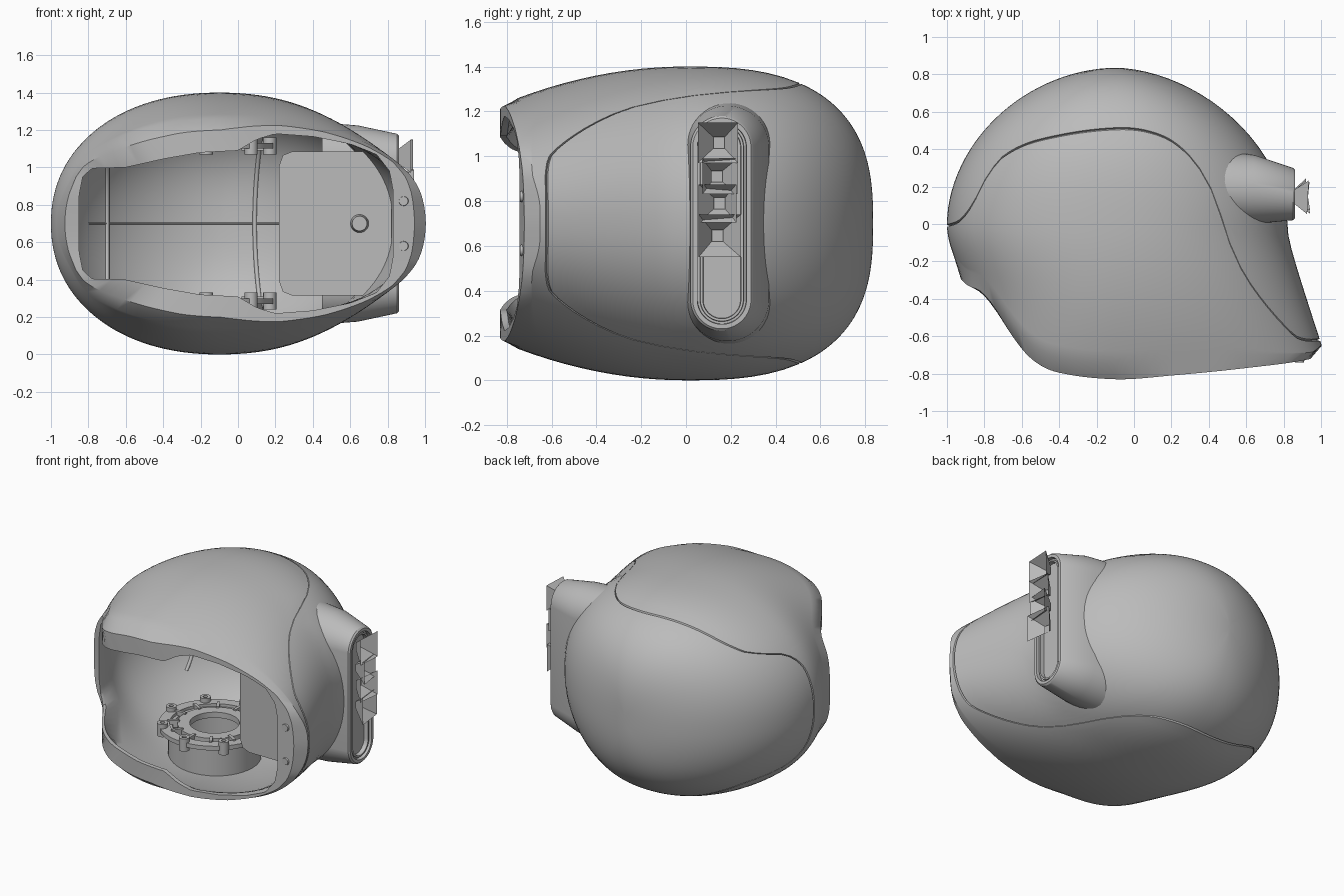
import bpy, bmesh, math
from mathutils import Vector, Matrix

cube = bpy.data.objects.get("Cube")
if cube:
    bpy.data.objects.remove(cube)


def material(name, value):
    m = bpy.data.materials.new(name)
    m.use_nodes = True
    colour = (value, value, value, 1)
    m.diffuse_color = colour
    m.node_tree.nodes["Principled BSDF"].inputs["Base Color"].default_value = colour
    return m


GREY = material("plain grey", 0.5)
MID, XM, BACK, SEG, POWER = 0.7, -0.1, 0.835, 128, 2.15


def finish(name, bm, smooth=True):
    bmesh.ops.recalc_face_normals(bm, faces=bm.faces)
    me = bpy.data.meshes.new(name)
    bm.to_mesh(me)
    bm.free()
    me.materials.append(GREY)
    ob = bpy.data.objects.new(name, me)
    bpy.context.collection.objects.link(ob)
    if smooth:
        bpy.ops.object.select_all(action="DESELECT")
        ob.select_set(True)
        bpy.context.view_layer.objects.active = ob
        bpy.ops.object.shade_smooth_by_angle(angle=math.radians(32))


def loft(name, rows, cap=False, wrap=False):
    """Skin closed rings of points; a ring with one point is a pole."""
    bm = bmesh.new()
    vs = [[bm.verts.new(p) for p in r] for r in rows]
    pairs = list(zip(vs, vs[1:])) + ([(vs[-1], vs[0])] if wrap else [])
    for a, b in pairs:
        n = max(len(a), len(b))
        for i in range(n):
            j = (i + 1) % n
            quad = [a[i % len(a)], a[j % len(a)], b[j % len(b)], b[i % len(b)]]
            bm.faces.new(list(dict.fromkeys(quad)))
    if cap:
        bm.faces.new(vs[0])
        bm.faces.new(vs[-1])
    finish(name, bm)


def table(pts, x):
    """Smooth interpolation through a few points."""
    x = min(max(x, pts[0][0]), pts[-1][0])
    i = next(k for k in range(len(pts) - 1) if x <= pts[k + 1][0])

    def slope(k):
        a, b = pts[max(k - 1, 0)], pts[min(k + 1, len(pts) - 1)]
        return (b[1] - a[1]) / (b[0] - a[0])
    (x0, y0), (x1, y1) = pts[i], pts[i + 1]
    w = x1 - x0
    t = (x - x0) / w
    return (y0 * (1 + 2 * t) * (1 - t) ** 2 + slope(i) * w * t * (1 - t) ** 2
            + y1 * t * t * (3 - 2 * t) + slope(i + 1) * w * t * t * (t - 1))


# Shell shape: each section across y is an egg with three radii
def radii(y):
    if y >= 0:
        def dome(r, p):
            return r * max(0, 1 - (y / BACK) ** p) ** (1 / p)
        return dome(0.92, 1.8), dome(0.9, 1.9), dome(0.7, 2.7)
    return (0.92 + 0.33 * (math.hypot(y, 0.1) - 0.1),
            0.9 - 0.16 * (1 - math.exp(-9 * y * y)), 0.7 - 0.25 * y * y)


def rounded(v):
    return math.copysign(abs(v) ** (2 / POWER), v)


def shell(a, y, k=1.0):
    right, left, high = radii(y)
    c = rounded(math.cos(a))
    return Vector((XM + k * c * (right if c > 0 else left), y,
                   MID + k * high * rounded(math.sin(a))))


def solve(a, curve):
    lo, hi = -0.95, 0.8
    for _ in range(40):
        y = (lo + hi) / 2
        if y > curve(shell(a, y).x):
            hi = y
        else:
            lo = y
    return y


FRONT = [(-1, -.2), (-.9, -.32), (-.82, -.36), (-.75, -.44), (-.65, -.6), (-.55, -.72),
         (-.42, -.79), (-.1, -.83), (.2, -.81), (.6, -.77), (.95, -.72), (1, -.68)]
SEAM = [(-1, -.01), (-.93, .02), (-.86, .11), (-.8, .23), (-.7, .36), (-.5, .45),
        (-.08, .51), (.15, .47), (.3, .36), (.42, .17), (.53, -.15), (.65, -.36),
        (.85, -.59), (.92, -.62), (1, -.62)]
HOLE = [Vector(p) for p in (
    (.83, 0), (.83, .17), (.81, .28), (.74, .37), (.6, .425), (.4, .465), (.2, .48), (.1, .45),
    (0, .39), (-.2, .38), (-.4, .345), (-.6, .3), (-.78, .295), (-.83, .25), (-.85, .15), (-.85, 0))]
LENGTHS = [(b - a).length for a, b in zip(HOLE, HOLE[1:])]


def hole(a):
    """Point on the face opening for an angle round the shell."""
    side = 1 if a <= math.pi else -1
    d = (a if side > 0 else 2 * math.pi - a) / math.pi * sum(LENGTHS)
    for i, length in enumerate(LENGTHS):
        if d <= length or i == len(LENGTHS) - 1:
            p = HOLE[i].lerp(HOLE[i + 1], min(1, d / length))
            return Vector((p.x, table(FRONT, p.x), MID + side * p.y))
        d -= length


ANGLES = [2 * math.pi * i / SEG for i in range(SEG)]
seam = [solve(a, lambda x: table(SEAM, x)) for a in ANGLES]
rim = [solve(a, lambda x: table(FRONT, x) + 0.08 - 0.1 * max(0, x - .5)) for a in ANGLES]
BACKROWS, SIDEROWS, GROOVE = 28, 18, 0.006


def ease(end, s):
    return end + (BACK - end) * math.cos(s * math.pi / 2)


# Outer skin, seam groove, bevelled rim, then inner lining
rows = [[(XM, BACK, MID)]]
for i in range(1, BACKROWS + 1):
    rows.append([shell(a, ease(s + GROOVE, i / BACKROWS)) for a, s in zip(ANGLES, seam)])
rows.append([shell(a, s, 0.984) for a, s in zip(ANGLES, seam)])
for i in range(SIDEROWS + 1):
    t = i / SIDEROWS
    rows.append([shell(a, (s - GROOVE) * (1 - t) + r * t) for a, s, r in zip(ANGLES, seam, rim)])
outer, inside = rows[-1], [hole(a) for a in ANGLES]
tip = [o.lerp(h, 0.35) for o, h in zip(outer, inside)]
for p in tip:
    p.y = table(FRONT, p.x)
rows += [tip, inside, [h + Vector((0, .03, 0)) for h in inside]]
for i in range(BACKROWS, 0, -1):
    ring = [shell(a, ease(r + .04, i / BACKROWS), 0.94) for a, r in zip(ANGLES, rim)]
    for p in ring:
        p.y *= 0.95 if p.y > 0 else 1
    rows.append(ring)
rows.append([(XM, BACK * .95, MID)])
loft("helmet_shell", rows)


# Thin ribs on the lining
def lining_y(x, h):
    lo, hi = -0.2, BACK
    for _ in range(30):
        y = (lo + hi) / 2
        right, left, high = (max(r, 1e-6) for r in radii(y))
        r = right if x > XM else left
        if (abs(x - XM) / r) ** POWER + (abs(h) / high) ** POWER < 0.94 ** POWER:
            lo = y
        else:
            hi = y
    return y * (0.95 if y > 0 else 1)


def rib(name, pts, size):
    cu = bpy.data.curves.new(name, "CURVE")
    cu.dimensions = "3D"
    cu.bevel_depth = size
    cu.bevel_resolution = 1
    sp = cu.splines.new("POLY")
    sp.points.add(len(pts) - 1)
    for q, (x, h) in zip(sp.points, pts):
        q.co = (x, lining_y(x, h), MID + h, 1)
    cu.materials.append(GREY)
    bpy.context.collection.objects.link(bpy.data.objects.new(name, cu))


for name, x, reach, bow in (("crown_rib", -.7, .34, 0), ("middle_rib", .09, .5, .04)):
    steps = [i / 15 - 1 for i in range(31)]
    rib(name, [(x + bow * t * t, reach * t) for t in steps], .012)
rib("centre_rib", [(-.8 + i * .05, 0) for i in range(29)], .005)


# Side pod: stadium sections stepping into a recessed panel
def stadium(x, y, half_w, half_z):
    pts = []
    for i in range(48):
        a = 2 * math.pi * (i + .5) / 48
        end = math.copysign(half_z - half_w, math.sin(a))
        pts.append((x, y + half_w * math.cos(a), MID + end + half_w * math.sin(a)))
    return pts


loft("side_pod", [stadium(*s) for s in (
    (.45, .19, .2, .54), (.64, .185, .185, .525), (.85, .16, .14, .48), (.86, .16, .13, .47),
    (.86, .16, .11, .45), (.835, .16, .108, .448), (.835, .16, .098, .438),
    (.85, .16, .096, .436), (.85, .16, .085, .425), (.82, .16, .083, .423))], cap=True)

# Square flared nozzles on the pod
for i, (z, size, tilt) in enumerate(((1.06, .09, .05), (.91, .08, -.15), (.79, .085, .1), (.645, .095, -.12))):
    bm = bmesh.new()
    bmesh.ops.create_cone(bm, cap_ends=False, segments=4, radius1=.035, radius2=size * 1.41, depth=.09)
    bmesh.ops.transform(bm, verts=bm.verts, matrix=(
        Matrix.Translation((.885, .145, z)) @ Matrix.Rotation(math.pi / 2, 4, "Y")
        @ Matrix.Rotation(tilt, 4, "X") @ Matrix.Rotation(math.pi / 4, 4, "Z")))
    finish(f"nozzle_{i + 1}", bm, smooth=False)


# Round mounts inside both flat sides
CX, CY = -.17, -.02


def annulus(name, side, r_out, r_in, low, high, cx=CX, cy=CY):
    def ring(r, z):
        return [(cx + r * math.cos(2 * math.pi * i / 40), cy + r * math.sin(2 * math.pi * i / 40),
                 MID + side * (z - MID)) for i in range(40)]
    loft(name, [ring(r_out, low), ring(r_out, high), ring(r_in, high), ring(r_in, low)], wrap=True)


for label, side in (("lower", 1), ("upper", -1)):
    annulus(label + "_mount_flange", side, .36, .29, .27, .3)
    annulus(label + "_mount_inner_ring", side, .24, .16, .26, .3)
    annulus(label + "_mount_base", side, .3, .27, .06, .28)
    for i in range(8):
        a = math.pi * i / 4
        annulus(f"{label}_lug_{i + 1}", side, .035, .015, .24, .33,
                CX + .34 * math.cos(a), CY + .34 * math.sin(a))
    for i in range(12):
        bm = bmesh.new()
        bmesh.ops.create_cube(bm, size=1)
        turn = Matrix.Rotation(math.pi * i / 6, 4, "Z")
        bmesh.ops.transform(bm, verts=bm.verts, matrix=(
            Matrix.Translation((CX, CY, MID + side * (.285 - MID))) @ turn
            @ Matrix.Translation((.265, 0, 0)) @ Matrix.Diagonal((.08, .02, .05, 1))))
        finish(f"{label}_spoke_{i + 1}", bm, smooth=False)

# Flat panel inside the chin
half = [(.82, .12), (.8, .2), (.74, .31), (.68, .385), (.29, .385), (.24, .365), (.22, .31)]
outline = half + [(x, -h) for x, h in reversed(half)]
loft("chin_panel", [[(x, y, MID + h) for x, h in outline] for y in (-.29, -.27)], cap=True)


def peg(name, pos, radius, depth):
    bm = bmesh.new()
    bmesh.ops.create_cone(bm, cap_ends=True, segments=20, radius1=radius, radius2=radius * .8, depth=depth)
    bmesh.ops.transform(bm, verts=bm.verts, matrix=Matrix.Translation(pos) @ Matrix.Rotation(math.pi / 2, 4, "X"))
    finish(name, bm)


peg("panel_peg", (.65, -.32, MID), .05, .08)
for label, h in (("upper", .12), ("lower", -.12)):
    peg(label + "_chin_screw", (.885, -.725, MID + h), .03, .03)
